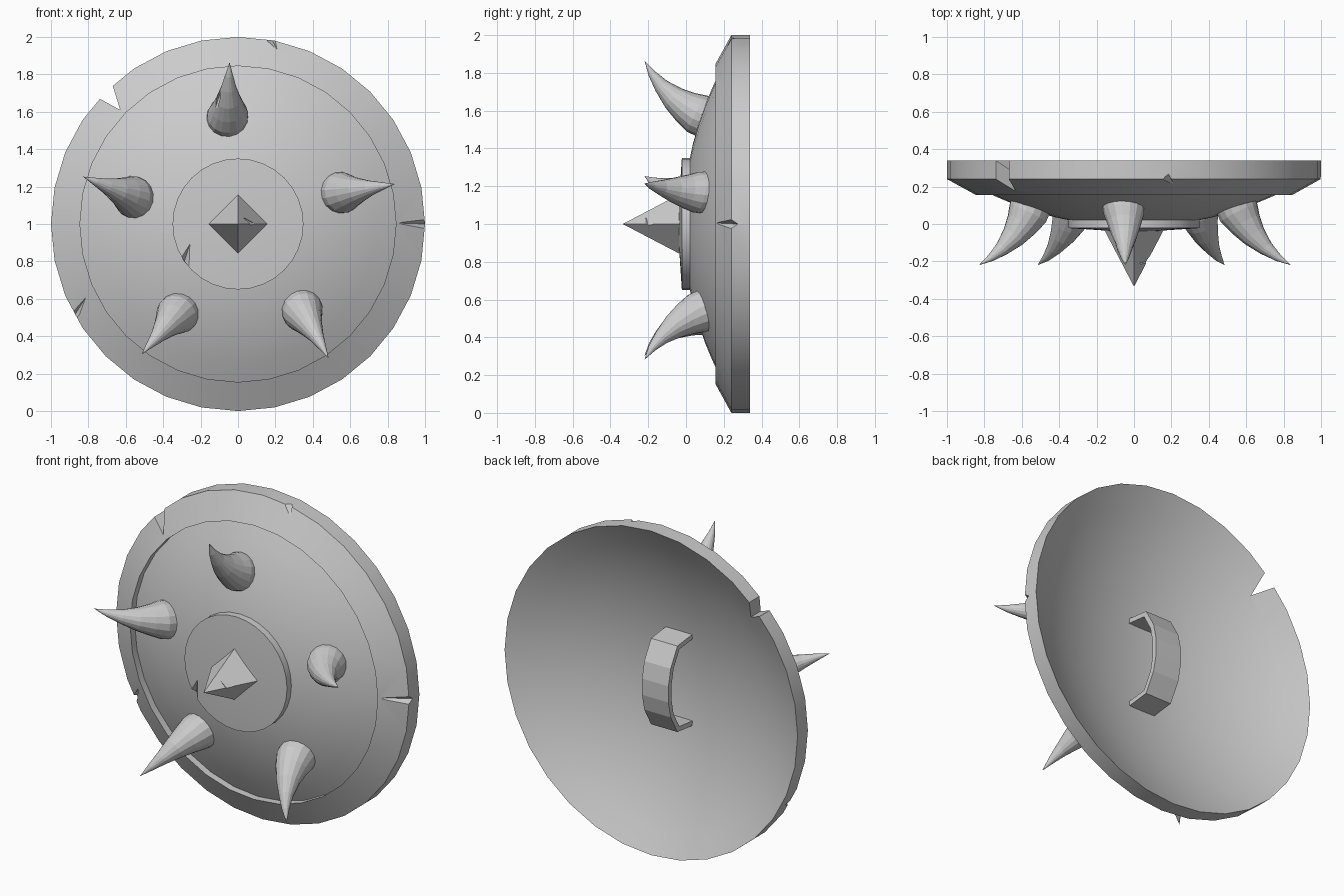
import bpy, bmesh
from math import cos, sin, pi, radians, sqrt
from mathutils import Vector

if "Cube" in bpy.data.objects:
    bpy.data.objects.remove(bpy.data.objects["Cube"], do_unlink=True)

metal = bpy.data.materials.new("plain_grey_metal")
metal.use_nodes = True
GREY = (0.6, 0.6, 0.6, 1)
metal.diffuse_color = GREY
metal.node_tree.nodes["Principled BSDF"].inputs["Base Color"].default_value = GREY


def finish(bm, name):
    bmesh.ops.remove_doubles(bm, verts=bm.verts, dist=0.0005)
    bmesh.ops.recalc_face_normals(bm, faces=bm.faces)
    mesh = bpy.data.meshes.new(name)
    bm.to_mesh(mesh)
    bm.free()
    mesh.materials.append(metal)
    ob = bpy.data.objects.new(name, mesh)
    bpy.context.collection.objects.link(ob)
    return ob


def activate(ob):
    bpy.ops.object.select_all(action='DESELECT')
    ob.select_set(True)
    bpy.context.view_layer.objects.active = ob


def lathe(name, profile):
    """Spin (radius, y) points around the shield axis."""
    bm = bmesh.new()
    vs = [bm.verts.new((r, y, 1)) for r, y in profile]
    es = [bm.edges.new(pair) for pair in zip(vs, vs[1:])]
    bmesh.ops.spin(bm, geom=vs + es, cent=(0, 0, 1), axis=(0, 1, 0),
                   angle=2 * pi, steps=32)
    return finish(bm, name)


def prism(name, points, depth):
    bm = bmesh.new()
    face = bm.faces.new([bm.verts.new(p) for p in points])
    out = bmesh.ops.extrude_face_region(bm, geom=[face])
    bmesh.ops.translate(bm, vec=depth,
                        verts=[g for g in out["geom"] if isinstance(g, bmesh.types.BMVert)])
    return finish(bm, name)


def nick_cutter(centre, tip, width, depth):
    """Long eight-sided diamond pointing from the centre to the tip."""
    c = Vector(centre)
    along = Vector(tip) - c
    side = Vector((-along.z, 0, along.x)).normalized() * width
    front = Vector((0, -depth, 0))
    bm = bmesh.new()
    ring = [bm.verts.new(c + v) for v in (side, front, -side, -front)]
    for end in (bm.verts.new(c + along), bm.verts.new(c - along)):
        for i in range(4):
            bm.faces.new((ring[i], ring[(i + 1) % 4], end))
    return finish(bm, "nick_cutter")


def carve(ob, cutter):
    cutter.hide_render = True
    activate(ob)
    mod = ob.modifiers.new("cut", 'BOOLEAN')
    mod.operation = 'DIFFERENCE'
    mod.solver = 'EXACT'
    mod.object = cutter
    bpy.ops.object.modifier_apply(modifier=mod.name)
    bpy.data.objects.remove(cutter, do_unlink=True)


def smooth(ob):
    activate(ob)
    bpy.ops.object.shade_smooth_by_angle(angle=radians(25))


def cap(start, radius, edge, steps=8):
    """Points of a spherical cap from its centre out to the edge."""
    rs = [edge * k / steps for k in range(steps + 1)]
    return [(r, start + radius - sqrt(radius ** 2 - r * r)) for r in rs]


# Domed shield body with a raised rim and a hollow back
front_cap = cap(-0.015, 1.768, 0.845)
back_cap = cap(0.045, 1.842, 1.0)
shield = lathe("shield_body", front_cap + [(0.845, 0.155), (1, 0.24)] + back_cap[::-1])

# Battle damage on the rim
carve(shield, prism("notch_cutter", [(-0.63, -0.2, 1.61), (-0.69, -0.2, 1.805),
                                     (-0.795, -0.2, 1.70)], (0, 0.8, 0)))
for centre, tip, width in (((0.18, 0.23, 1.99), (0.235, 0.165, 1.88), 0.03),
                           ((1.0, 0.23, 1.0), (0.855, 0.163, 1.005), 0.032),
                           ((-0.865, 0.23, 0.525), (-0.8, 0.165, 0.63), 0.02)):
    carve(shield, nick_cutter(centre, tip, width, 0.045))
smooth(shield)

# Central boss plate
boss = lathe("boss_plate", [(0, -0.045), (0.35, -0.022), (0.35, 0.035), (0, 0.035)])
carve(boss, nick_cutter((-0.29, -0.025, 0.79), (-0.25, -0.035, 0.915), 0.032, 0.035))
smooth(boss)

# Four-sided centre spike
bm = bmesh.new()
base = [bm.verts.new((0.157 * cos(k * pi / 2), -0.035, 1 + 0.157 * sin(k * pi / 2)))
        for k in range(4)]
apex = bm.verts.new((0, -0.335, 1))
bm.faces.new(base)
for k in range(4):
    bm.faces.new((base[k], base[(k + 1) % 4], apex))
spike = finish(bm, "centre_spike")
carve(spike, nick_cutter((0.08, -0.2, 1.005), (0.025, -0.21, 1.035), 0.02, 0.035))

# Curved horns: (radius from axis, y, thickness) along the path
PATH = [(0.57, 0.1, 0.112), (0.587, 0.055, 0.109), (0.62, 0.0, 0.09),
        (0.668, -0.065, 0.067), (0.732, -0.13, 0.041), (0.797, -0.18, 0.021),
        (0.867, -0.22, 0.0)]
SIDES = 16


def horn(name, tip_angle):
    bm = bmesh.new()
    rings = []
    for i, (r, y, thick) in enumerate(PATH):
        a = radians(tip_angle + 2.8 * (1 - i / (len(PATH) - 1)))
        out = Vector((cos(a), 0, sin(a)))
        across = Vector((-sin(a), 0, cos(a)))
        before, after = PATH[max(i - 1, 0)], PATH[min(i + 1, len(PATH) - 1)]
        dr, dy = after[0] - before[0], after[1] - before[1]
        normal = (out * -dy + Vector((0, dr, 0))).normalized()
        mid = out * r + Vector((0, y, 1))
        rings.append([bm.verts.new(mid + thick * (normal * cos(t) + across * sin(t)))
                      for t in (2 * pi * k / SIDES for k in range(SIDES))])
    bm.faces.new(rings[0])
    for low, high in zip(rings, rings[1:]):
        for k in range(SIDES):
            n = (k + 1) % SIDES
            bm.faces.new((low[k], low[n], high[n], high[k]))
    return finish(bm, name)


horns = {n: horn(n + "_horn", a) for n, a in (
    ("top", 93), ("upper_right", 163), ("lower_right", 233.5),
    ("lower_left", 304), ("upper_left", 14.3))}
carve(horns["top"], nick_cutter((-0.105, -0.09, 1.67), (-0.08, -0.12, 1.75), 0.025, 0.03))
carve(horns["upper_right"], nick_cutter((-0.7, -0.1, 1.14), (-0.71, -0.12, 1.2), 0.025, 0.03))

# Arched grip behind the shield
outer = [(0.04, 0.285), (0.212, 0.265), (0.278, 0.15), (0.3, 0.05)]
inner = [(0.04, 0.255), (0.194, 0.238), (0.25, 0.138), (0.27, 0.045)]
section = (outer + [(y, -z) for y, z in reversed(outer)]
           + [(y, -z) for y, z in inner] + inner[::-1])
prism("hand_grip", [(-0.09, y, 1 + z) for y, z in section], (0.18, 0, 0))
